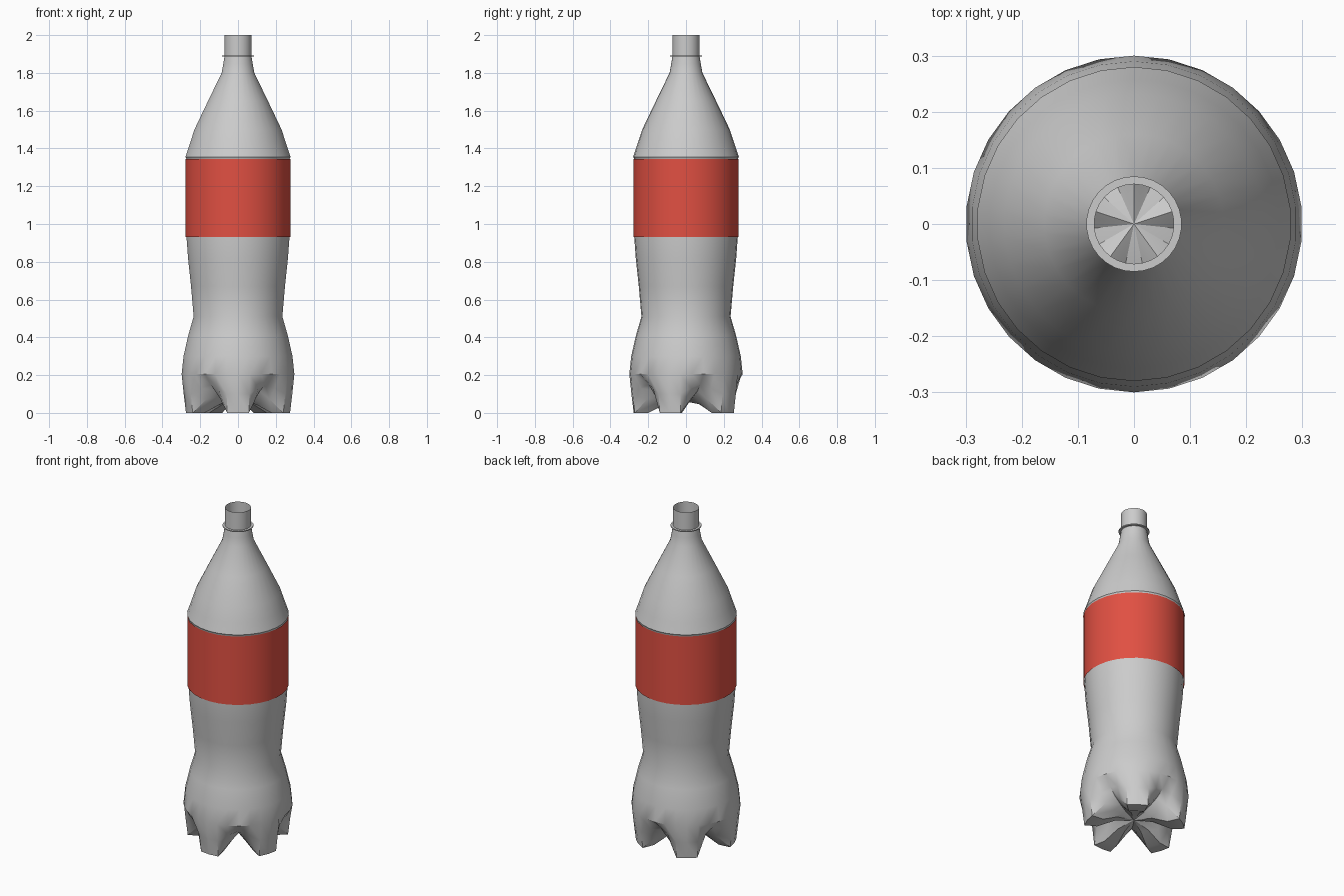
import bpy, bmesh, math

if "Cube" in bpy.data.objects:
    bpy.data.objects.remove(bpy.data.objects["Cube"])

SIDES = 30                      # six segments for each of the five feet
START = -math.pi / 2            # one foot points to the front


def ring(bm, radii, heights):
    return [bm.verts.new((r * math.cos(START + math.tau * i / SIDES),
                          r * math.sin(START + math.tau * i / SIDES), z))
            for i, (r, z) in enumerate(zip(radii, heights))]


def skin(bm, rings):
    for a, b in zip(rings, rings[1:]):
        for i in range(SIDES):
            j = (i + 1) % SIDES
            bm.faces.new((a[i], a[j], b[j], b[i]))


def lathe(bm, profile):
    rings = [ring(bm, [r] * SIDES, [z] * SIDES) for r, z in profile]
    skin(bm, rings)
    return rings


def finish(bm, name, angle=30):
    bmesh.ops.recalc_face_normals(bm, faces=bm.faces[:])
    me = bpy.data.meshes.new(name)
    bm.to_mesh(me)
    bm.free()
    ob = bpy.data.objects.new(name, me)
    bpy.context.collection.objects.link(ob)
    bpy.ops.object.select_all(action='DESELECT')
    ob.select_set(True)
    bpy.context.view_layer.objects.active = ob
    bpy.ops.object.shade_smooth_by_angle(angle=math.radians(angle))
    return ob


# Bottle body: open-topped lathe from the foot rim to the mouth
bm = bmesh.new()
body = lathe(bm, [
    (0.300, 0.205), (0.290, 0.30), (0.265, 0.41), (0.236, 0.51),
    (0.250, 0.67), (0.266, 0.82), (0.274, 0.93), (0.274, 1.345),
    (0.280, 1.355), (0.258, 1.42), (0.232, 1.50), (0.160, 1.65),
    (0.087, 1.80), (0.078, 1.85), (0.072, 1.887), (0.085, 1.887),
    (0.085, 1.893), (0.071, 1.893), (0.071, 2.00)])

# Five-footed base: each row blends a foot section with a valley section
blend = [1, 1, 0.38, 0, 0.38, 1]
rows = [((0.289, 0.10), (0.245, 0.150)),
        ((0.277, 0.00), (0.195, 0.115)),
        ((0.205, 0.00), (0.135, 0.090)),
        ((0.110, 0.045), (0.080, 0.072))]
base = [body[0]]
for foot, valley in rows:
    w = [blend[i % 6] for i in range(SIDES)]
    base.append(ring(bm, [valley[0] + (foot[0] - valley[0]) * t for t in w],
                     [valley[1] + (foot[1] - valley[1]) * t for t in w]))
skin(bm, base)
centre = bm.verts.new((0, 0, 0.06))
for i in range(SIDES):
    bm.faces.new((base[-1][i], base[-1][(i + 1) % SIDES], centre))
finish(bm, "bottle", 35)

# Wrap-around label
bm = bmesh.new()
lathe(bm, [(0.279, 0.93), (0.279, 1.345)])
label = finish(bm, "label")
red = bpy.data.materials.new("label_red")
red.diffuse_color = (0.75, 0.08, 0.055, 1)
red.use_nodes = True
red.node_tree.nodes["Principled BSDF"].inputs["Base Color"].default_value = red.diffuse_color
label.data.materials.append(red)
